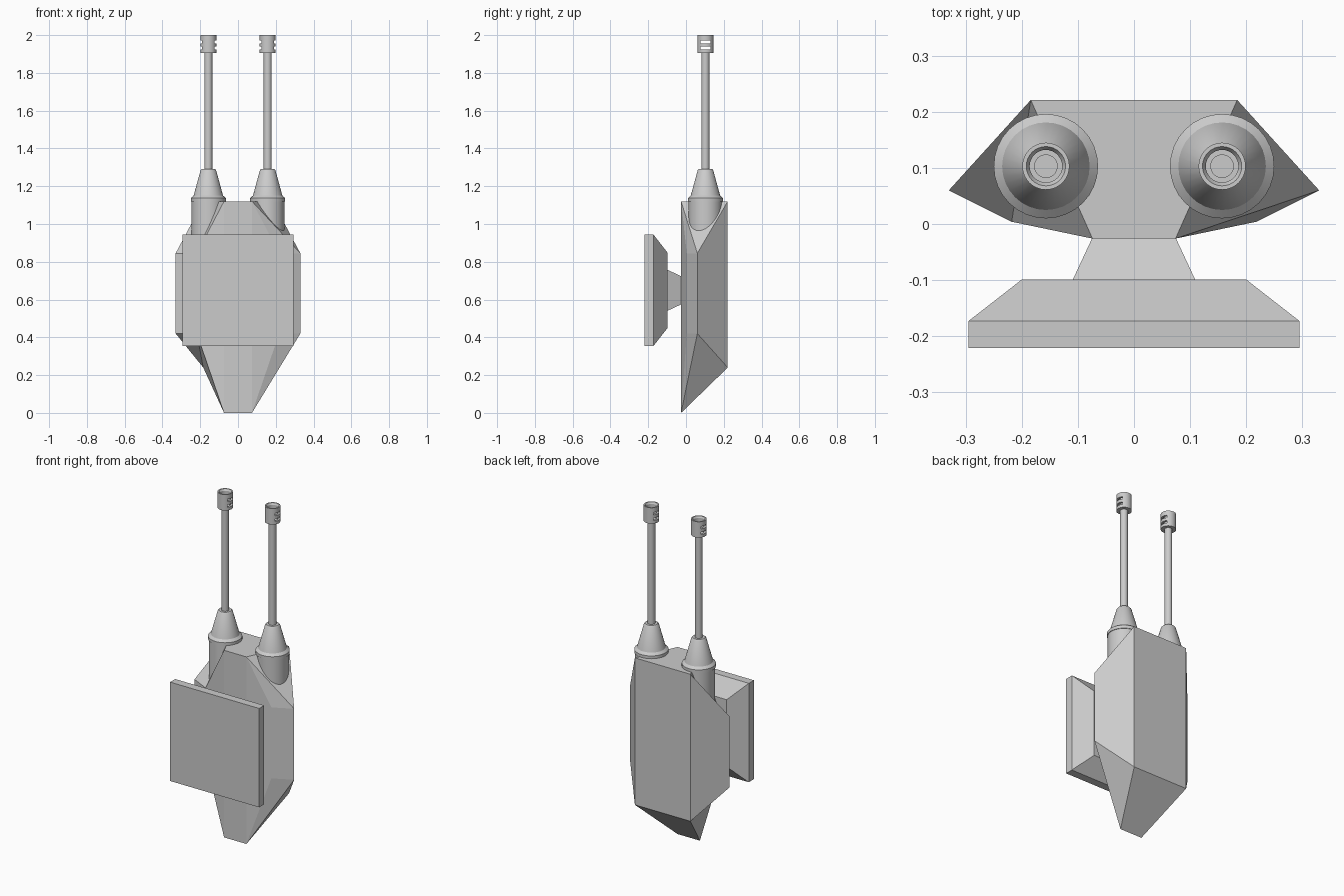
import bpy, bmesh, math

if "Cube" in bpy.data.objects:
    bpy.data.objects.remove(bpy.data.objects["Cube"])

GUN_X, GUN_Y, SEG = 0.157, 0.103, 32


def make(name, verts, faces):
    me = bpy.data.meshes.new(name)
    bm = bmesh.new()
    vs = [bm.verts.new(v) for v in verts]
    for f in faces:
        bm.faces.new([vs[i] for i in f])
    bmesh.ops.recalc_face_normals(bm, faces=bm.faces)
    bm.to_mesh(me)
    bm.free()
    ob = bpy.data.objects.new(name, me)
    bpy.context.collection.objects.link(ob)
    return ob


def lathe(name, profile, x, closed=False):
    """Revolve (radius, z) points around a vertical gun axis."""
    n, verts, faces = len(profile), [], []
    for s in range(SEG):
        a = 2 * math.pi * s / SEG
        verts += [(x + r * math.cos(a), GUN_Y + r * math.sin(a), z) for r, z in profile]
    for s in range(SEG):
        t = (s + 1) % SEG
        for i in range(n if closed else n - 1):
            j = (i + 1) % n
            faces.append((s * n + i, t * n + i, t * n + j, s * n + j))
    if not closed:
        faces += [[s * n + k for s in range(SEG)] for k in (0, n - 1)]
    return make(name, verts, faces)


def loft(name, sections):
    """Rectangles (y, half x, z low, z high) joined front to back."""
    verts, faces = [], []
    for y, w, z0, z1 in sections:
        verts += [(-w, y, z0), (w, y, z0), (w, y, z1), (-w, y, z1)]
    last = 4 * (len(sections) - 1)
    for b in range(0, last, 4):
        for i in range(4):
            j = (i + 1) % 4
            faces.append((b + i, b + j, b + 4 + j, b + 4 + i))
    faces += [(0, 1, 2, 3), [last + i for i in range(4)]]
    return make(name, verts, faces)


def smooth(ob):
    bpy.ops.object.select_all(action='DESELECT')
    ob.select_set(True)
    bpy.context.view_layer.objects.active = ob
    bpy.ops.object.shade_smooth_by_angle(angle=math.radians(30))


# Faceted body: half outline (x, y, bottom z, top z) used on both sides
outline = [(0.074, -0.026, 0.0, 1.12), (0.218, 0.004, 0.42, 0.845),
           (0.33, 0.06, 0.42, 0.845), (0.184, 0.221, 0.24, 1.12)]
verts = []
for side in (1, -1):
    for x, y, lo, hi in outline:
        verts += [(side * x, y, lo), (side * x, y, hi)]
faces = [(0, 1, 9, 8), (6, 7, 15, 14), (0, 6, 14, 8), (1, 7, 15, 9)]
for o in (0, 8):
    for i in range(3):
        a = o + 2 * i
        faces.append((a, a + 1, a + 3, a + 2))
    for e in (0, 1):
        d, a, b, c = (o + 2 * i + e for i in range(4))
        # the slanted corners are creased differently on the two sides
        faces += [(d, a, b), (d, b, c)] if o == 0 else [(a, b, c), (a, c, d)]
make("body", verts, faces)

# Square mounting plate and its neck
loft("mount_plate", [(-0.221, 0.295, 0.353, 0.945), (-0.173, 0.295, 0.353, 0.945),
                     (-0.099, 0.2, 0.448, 0.85)])
loft("mount_neck", [(-0.099, 0.109, 0.54, 0.758), (-0.024, 0.074, 0.575, 0.723)])

# Twin guns
for label, x in (("left", -GUN_X), ("right", GUN_X)):
    smooth(lathe(label + "_gun_base", [
        (0.089, 0.85), (0.089, 1.118), (0.093, 1.118), (0.093, 1.137),
        (0.078, 1.15), (0.041, 1.285), (0.035, 1.292)], x))
    smooth(lathe(label + "_barrel", [(0.021, 1.28), (0.021, 1.915)], x))

    # Hollow muzzle with side slots
    muzzle = lathe(label + "_muzzle", [
        (0.015, 1.905), (0.042, 1.905), (0.042, 2.0), (0.035, 2.0),
        (0.029, 1.99), (0.029, 1.912), (0.015, 1.912)], x, closed=True)
    for z in (1.931, 1.964):
        bpy.ops.mesh.primitive_cube_add(size=1, location=(x, GUN_Y, z))
        cutter = bpy.context.object
        cutter.name = "slot_cutter"
        cutter.scale = (0.12, 0.052, 0.015)
        cutter.hide_render = True
        mod = muzzle.modifiers.new("slot", 'BOOLEAN')
        mod.operation, mod.solver, mod.object = 'DIFFERENCE', 'EXACT', cutter
        bpy.context.view_layer.objects.active = muzzle
        bpy.ops.object.modifier_apply(modifier=mod.name)
        bpy.data.objects.remove(cutter)
    smooth(muzzle)
